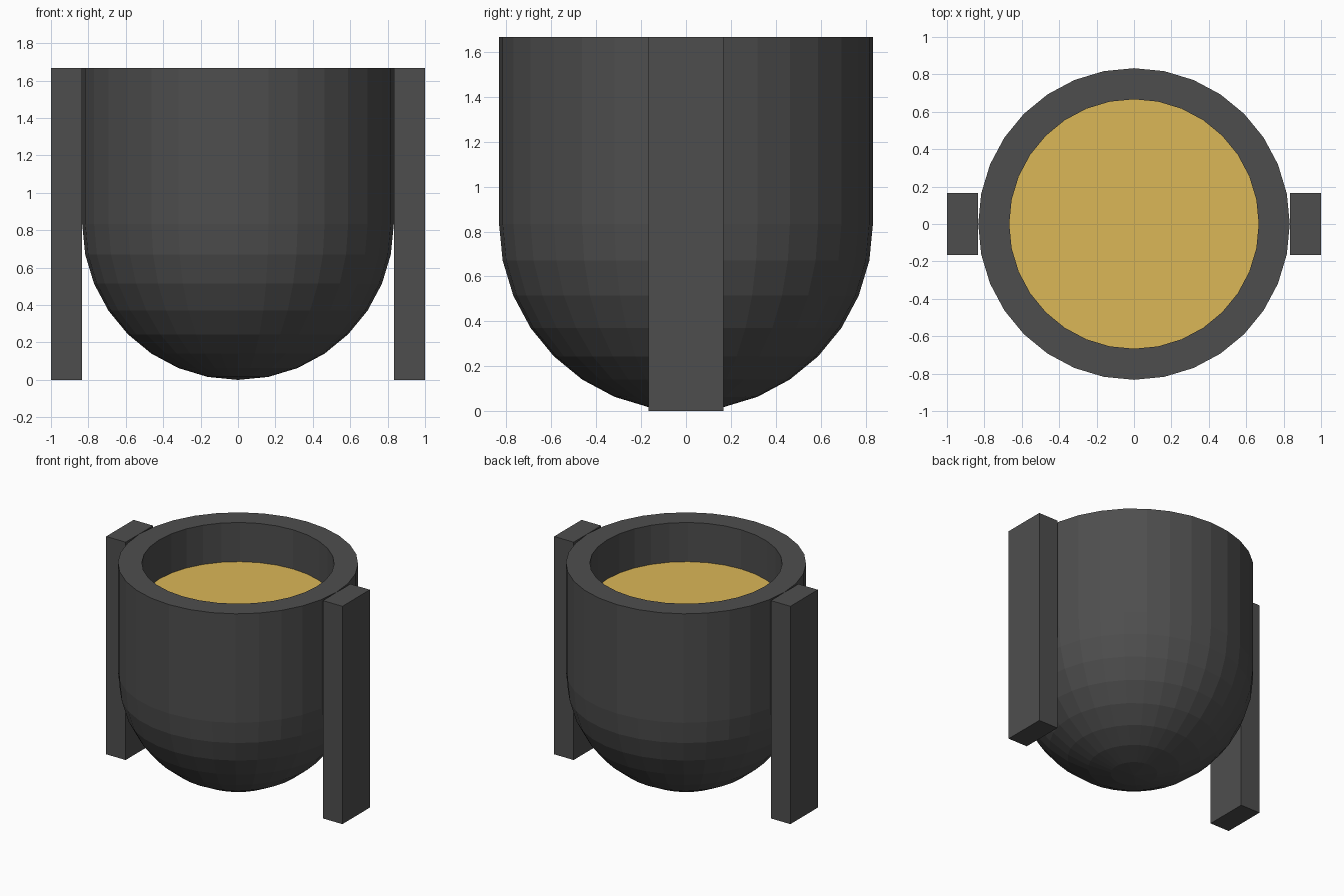
import bpy, bmesh
from math import sin, cos, pi, tau

if "Cube" in bpy.data.objects:
    bpy.data.objects.remove(bpy.data.objects["Cube"])

SIDES = 32
R_OUT, R_IN, HEIGHT, CENTRE_Z, LIQUID_Z = 0.833, 0.667, 1.667, 0.833, 1.367


def material(name, color):
    mat = bpy.data.materials.new(name)
    mat.diffuse_color = (*color, 1)
    mat.use_nodes = True
    mat.node_tree.nodes["Principled BSDF"].inputs["Base Color"].default_value = mat.diffuse_color
    return mat


def finish(bm, name, mat):
    bmesh.ops.recalc_face_normals(bm, faces=bm.faces)
    mesh = bpy.data.meshes.new(name)
    bm.to_mesh(mesh)
    bm.free()
    mesh.materials.append(mat)
    obj = bpy.data.objects.new(name, mesh)
    bpy.context.collection.objects.link(obj)
    return obj


def quarter_arc(radius):
    """Profile from the bottom pole up to the equator of the bowl."""
    angles = [pi / 2 * i / 8 for i in range(9)]
    return [(radius * sin(a), CENTRE_Z - radius * cos(a)) for a in angles]


dark = material("dark_iron", (0.076, 0.076, 0.076))
gold = material("molten_gold", (0.71, 0.475, 0.095))

# Cup: outer bowl and wall, flat rim, inner wall and bowl, lathed around z
profile = quarter_arc(R_OUT) + [(R_OUT, HEIGHT), (R_IN, HEIGHT)] + quarter_arc(R_IN)[::-1]
bm = bmesh.new()
verts = [bm.verts.new((r, 0, z)) for r, z in profile]
edges = [bm.edges.new(pair) for pair in zip(verts, verts[1:])]
bmesh.ops.spin(bm, geom=verts + edges, cent=(0, 0, 0), axis=(0, 0, 1),
               angle=tau, steps=SIDES, use_merge=False)
bmesh.ops.remove_doubles(bm, verts=bm.verts, dist=1e-4)
finish(bm, "cup", dark)

# Liquid surface inside the cup
bm = bmesh.new()
ring = [bm.verts.new((R_IN * cos(tau * i / SIDES), R_IN * sin(tau * i / SIDES), LIQUID_Z))
        for i in range(SIDES)]
bm.faces.new(ring)
liquid = finish(bm, "liquid", gold)
if liquid.data.polygons[0].normal.z < 0:
    liquid.data.flip_normals()

# Upright post on each side
for side, name in ((-1, "left_post"), (1, "right_post")):
    bm = bmesh.new()
    bmesh.ops.create_cube(bm, size=1)
    bmesh.ops.scale(bm, vec=(0.165, 0.332, HEIGHT), verts=bm.verts)
    bmesh.ops.translate(bm, vec=(side * 0.9175, 0, HEIGHT / 2), verts=bm.verts)
    finish(bm, name, dark)
